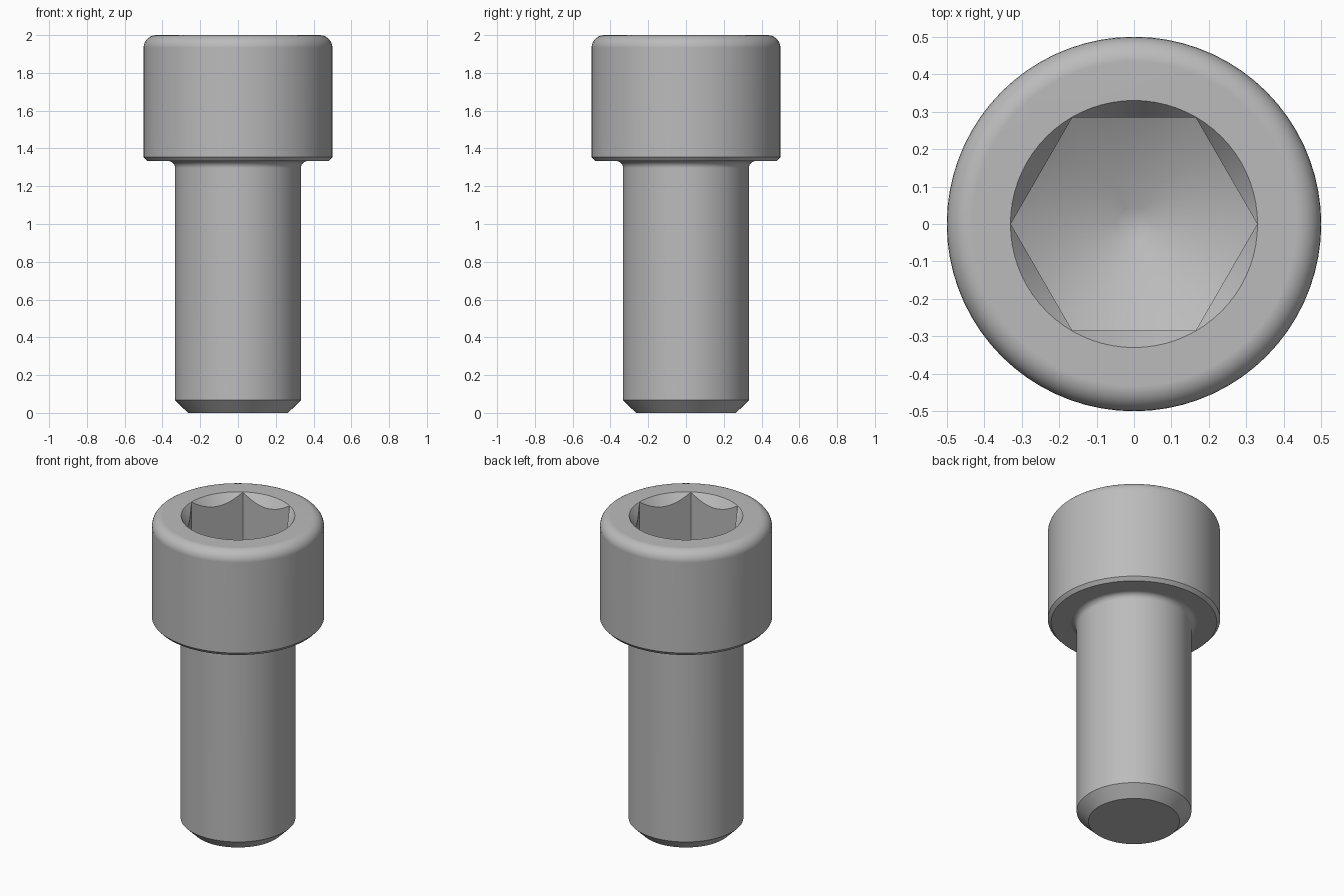
import bpy, bmesh
from math import sin, cos, pi, radians, sqrt

if "Cube" in bpy.data.objects:
    bpy.data.objects.remove(bpy.data.objects["Cube"], do_unlink=True)

# Dimensions
TOP, HEAD_Z = 2.0, 1.333
HEAD_R, SHANK_R = 0.5, 0.333
ROUND, FILLET = 0.067, 0.036
HEX_R = 0.285 / (sqrt(3) / 2)
SOCKET_Z = TOP - 0.333

steel = bpy.data.materials.new("steel_grey")
steel.use_nodes = True
grey = (0.5, 0.5, 0.5, 1)
steel.diffuse_color = grey
steel.node_tree.nodes["Principled BSDF"].inputs["Base Color"].default_value = grey


def arc(cx, cz, r, start, end, steps=7):
    """Profile points along an arc, angles in degrees."""
    angles = [radians(start + (end - start) * i / steps) for i in range(steps + 1)]
    return [(cx + r * cos(a), cz + r * sin(a)) for a in angles]


def lathe(name, profile, sides=72):
    """Capped solid of revolution from (radius, z) points."""
    bm = bmesh.new()
    rings = [[bm.verts.new((r * cos(2 * pi * i / sides), r * sin(2 * pi * i / sides), z))
              for i in range(sides)] for r, z in profile]
    for low, high in zip(rings, rings[1:]):
        for i in range(sides):
            j = (i + 1) % sides
            bm.faces.new((low[i], low[j], high[j], high[i]))
    bm.faces.new(rings[0][::-1])
    bm.faces.new(rings[-1])
    bmesh.ops.recalc_face_normals(bm, faces=bm.faces)
    mesh = bpy.data.meshes.new(name)
    bm.to_mesh(mesh)
    bm.free()
    mesh.materials.append(steel)
    obj = bpy.data.objects.new(name, mesh)
    bpy.context.collection.objects.link(obj)
    return obj


def activate(obj):
    bpy.ops.object.select_all(action='DESELECT')
    bpy.context.view_layer.objects.active = obj
    obj.select_set(True)


def combine(obj, tool, operation):
    """Apply a boolean and discard the tool."""
    tool.hide_render = True
    mod = obj.modifiers.new("cut", 'BOOLEAN')
    mod.operation, mod.object, mod.solver = operation, tool, 'EXACT'
    activate(obj)
    bpy.ops.object.modifier_apply(modifier=mod.name)
    bpy.data.objects.remove(tool, do_unlink=True)


# Screw body: chamfered tip, shank, fillet, head with rounded rim
profile = [(0.265, 0), (SHANK_R, 0.067)]
profile += arc(SHANK_R + FILLET, HEAD_Z - FILLET, FILLET, 180, 90)
profile += [(0.481, HEAD_Z), (HEAD_R, HEAD_Z + 0.021)]
profile += arc(HEAD_R - ROUND, TOP - ROUND, ROUND, 0, 90)
screw = lathe("socket_cap_screw", profile)

# Hexagonal socket with a conical drilled floor
hexagon = lathe("hex_cutter", [(HEX_R, 1.4), (HEX_R, 2.1)], 6)
tip_r = 0.045
tip_z = SOCKET_Z - (HEX_R - tip_r) * 0.577
wide = 0.38
drill = lathe("drill_cutter", [(tip_r, tip_z), (wide, tip_z + (wide - tip_r) * 0.577), (wide, 2.2)])
combine(hexagon, drill, 'INTERSECT')
combine(screw, hexagon, 'DIFFERENCE')

# Conical lead-in around the socket mouth
slope = 1.33
lead_in = lathe("lead_in_cutter", [(r, TOP + (r - 0.33) * slope) for r in (0.25, 0.37)])
combine(screw, lead_in, 'DIFFERENCE')

# Smooth shading with sharp edges kept
activate(screw)
bpy.ops.object.shade_smooth_by_angle(angle=radians(34))
weighted = screw.modifiers.new("flat_face_normals", 'WEIGHTED_NORMAL')
weighted.keep_sharp = True
